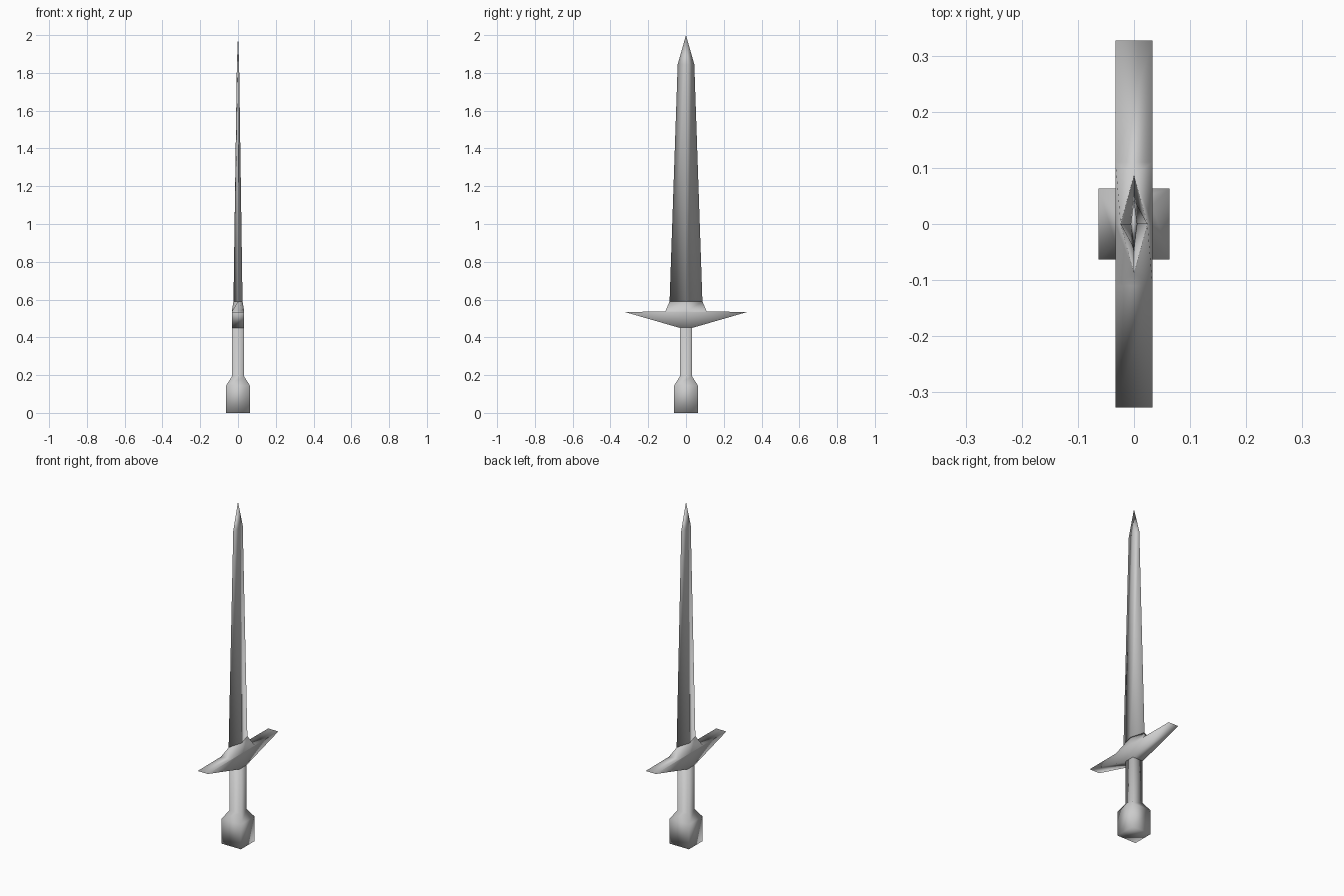
import bpy, bmesh

if "Cube" in bpy.data.objects:
    bpy.data.objects.remove(bpy.data.objects["Cube"])


def loft(name, rings):
    """Skin a stack of equal-length rings, weld coincident points, cap the ends."""
    bm = bmesh.new()
    loops = [[bm.verts.new(p) for p in ring] for ring in rings]
    n = len(rings[0])
    for a, b in zip(loops, loops[1:]):
        for i in range(n):
            j = (i + 1) % n
            bm.faces.new((a[i], a[j], b[j], b[i]))
    bm.faces.new(loops[0][::-1])
    bm.faces.new(loops[-1])
    bmesh.ops.remove_doubles(bm, verts=bm.verts[:], dist=0.0004)
    bmesh.ops.recalc_face_normals(bm, faces=bm.faces[:])
    for f in bm.faces:
        f.smooth = True
    mesh = bpy.data.meshes.new(name)
    bm.to_mesh(mesh)
    bm.free()
    obj = bpy.data.objects.new(name, mesh)
    bpy.context.collection.objects.link(obj)
    return obj


def box(x, y, z):
    # rectangle with a middle point on each broad side
    return [(x, -y, z), (x, 0, z), (x, y, z), (-x, y, z), (-x, 0, z), (-x, -y, z)]


def diamond(x, y, z):
    # same point order as box, with the narrow ends pinched together
    return [(0, -y, z), (x, 0, z), (0, y, z), (0, y, z), (-x, 0, z), (0, -y, z)]


def square(r, z):
    return [(r, -r, z), (r, r, z), (-r, r, z), (-r, -r, z)]


W = 0.033  # half thickness of grip and guard

# Square pommel with tapered shoulders running into the grip
loft("pommel_and_grip", [square(0.063, 0), square(0.063, 0.145),
                         square(W, 0.192), square(W, 0.452)])

# Crossguard flaring to thin tips, flat on top, then a collar closing on the blade
loft("crossguard", [box(W, W, 0.45), box(W, 0.327, 0.535),
                    box(W, 0.11, 0.536), diamond(0.024, 0.087, 0.59)])

# Diamond-section blade with a pointed tip
loft("blade", [diamond(0.024, 0.087, 0.588), diamond(0.006, 0.044, 1.845),
               diamond(0.0001, 0.0001, 2.0)])
